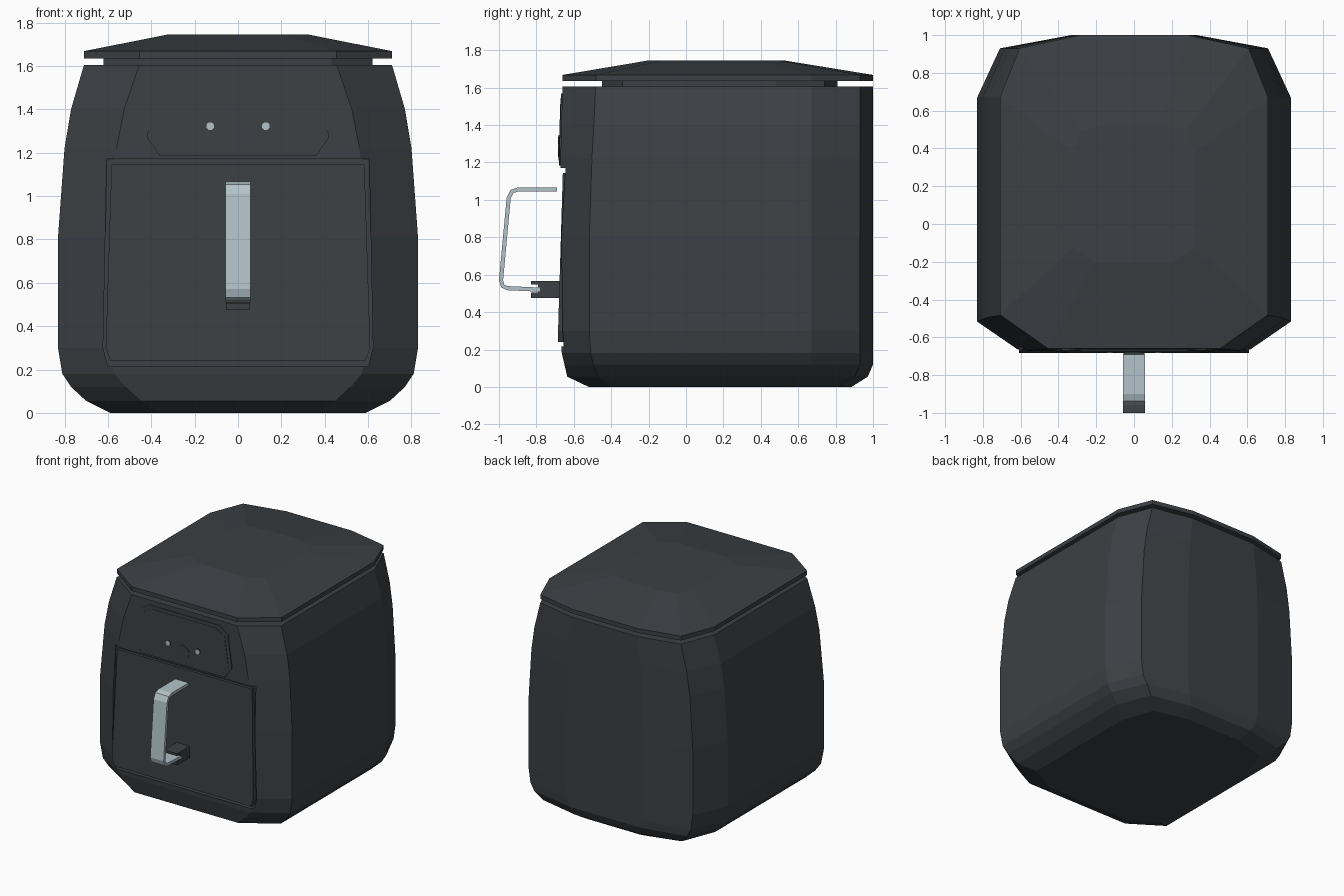
import bpy, bmesh, math
from mathutils import Vector

if "Cube" in bpy.data.objects:
    bpy.data.objects.remove(bpy.data.objects["Cube"])


def material(name, rgb):
    m = bpy.data.materials.new(name)
    m.diffuse_color = (*rgb, 1)
    m.use_nodes = True
    m.node_tree.nodes["Principled BSDF"].inputs["Base Color"].default_value = m.diffuse_color
    return m


CHARCOAL = material("charcoal plastic", (0.045, 0.051, 0.058))
STEEL = material("brushed steel", (0.45, 0.55, 0.59))


def make(name, bm, mat):
    bmesh.ops.recalc_face_normals(bm, faces=bm.faces)
    me = bpy.data.meshes.new(name)
    bm.to_mesh(me)
    bm.free()
    me.materials.append(mat)
    ob = bpy.data.objects.new(name, me)
    bpy.context.collection.objects.link(ob)
    return ob


def loft(name, rings, mat):
    """Skin closed rings of equal point count and cap both ends."""
    bm = bmesh.new()
    rows = [[bm.verts.new(p) for p in r] for r in rings]
    n = len(rows[0])
    for a, b in zip(rows, rows[1:]):
        for i in range(n):
            j = (i + 1) % n
            bm.faces.new((a[i], a[j], b[j], b[i]))
    bm.faces.new(rows[0])
    bm.faces.new(rows[-1])
    return make(name, bm, mat)


def mirrored(half):
    """Complete a right-hand outline by mirroring it across x = 0."""
    return half + [(-x, y) for x, y in reversed(half)]


def section(z, w, fx, fy, sy, by):
    """Ten-sided rounded footprint at height z."""
    half = [(fx, fy), (w, sy), (w, by - 0.33), (w * 0.855, by - 0.07), (w * 0.4, by)]
    return [(x, y, z) for x, y in mirrored(half)]


def front_plate(name, half, front, back, mat=CHARCOAL):
    """Plate from an x-z outline whose front follows front(z)."""
    pts = mirrored(half)
    return loft(name, [[(x, front(z), z) for x, z in pts],
                       [(x, back, z) for x, z in pts]], mat)


def strip(name, profile, width, mat):
    """y-z profile extruded across x."""
    return loft(name, [[(s * width, y, z) for y, z in profile] for s in (-1, 1)], mat)


def disc(name, x, z, r, front, back, mat, sides=24):
    angles = [2 * math.pi * i / sides for i in range(sides)]
    return loft(name, [[(x + r * math.cos(a), y, z + r * math.sin(a)) for a in angles]
                       for y in (front, back)], mat)


# Main housing
body = loft("housing", [section(*r) for r in (
    (0.0, 0.59, 0.36, -0.52, -0.39, 0.885),
    (0.055, 0.70, 0.45, -0.635, -0.47, 0.972),
    (0.12, 0.77, 0.52, -0.65, -0.495, 1.0),
    (0.18, 0.81, 0.57, -0.664, -0.51, 1.0),
    (0.30, 0.83, 0.60, -0.675, -0.517, 1.0),
    (0.81, 0.83, 0.60, -0.675, -0.517, 1.0),
    (1.22, 0.80, 0.56, -0.671, -0.503, 1.0),
    (1.40, 0.77, 0.525, -0.667, -0.493, 1.0),
    (1.605, 0.71, 0.455, -0.66, -0.483, 1.0))], CHARCOAL)

# Recess around the drawer
cutter = front_plate("drawer_recess_cutter",
                     [(0.60, 0.215), (0.622, 0.30), (0.605, 1.17)],
                     lambda z: -0.9, -0.637)
cutter.hide_render = True
cutter.hide_viewport = True
cut = body.modifiers.new("drawer_recess", "BOOLEAN")
cut.operation, cut.object, cut.solver = "DIFFERENCE", cutter, "EXACT"

# Drawer front
front_plate("drawer_front", [(0.588, 0.24), (0.61, 0.30), (0.583, 1.145)],
            lambda z: -0.684 + max(0, z - 0.3) * 0.03, -0.60)

# Lid: narrow neck, rim and shallow crown
loft("lid_neck", [section(z, 0.62, 0.43, -0.45, -0.34, 0.81) for z in (1.59, 1.645)], CHARCOAL)
rim = section(1.635, 0.71, 0.455, -0.66, -0.48, 1.0)
raised = [(x, y, 1.668) for x, y, z in rim]
crown = [(x * 0.455, 0.155 + (y - 0.155) * 0.44, 1.745) for x, y, z in rim]
loft("lid", [rim, raised, crown], CHARCOAL)

# Control panel: bezel and inner face
tilt = lambda z: -0.680 + (z - 1.18) * 0.032
front_plate("control_bezel",
            [(0.36, 1.185), (0.42, 1.27), (0.38, 1.52), (0.30, 1.57)], tilt, -0.62)
front_plate("control_face",
            [(0.34, 1.21), (0.39, 1.28), (0.355, 1.50), (0.28, 1.545)],
            lambda z: tilt(z) - 0.003, -0.64)

# Dial and indicator lights
disc("dial", 0, 1.285, 0.055, -0.684, -0.65, CHARCOAL)
for side, label in ((-1, "left"), (1, "right")):
    disc(label + "_light_ring", side * 0.128, 1.322, 0.024, -0.681, -0.65, CHARCOAL)
    disc(label + "_light", side * 0.128, 1.322, 0.018, -0.683, -0.65, STEEL)

# Handle: bent steel strap, thickened around its path
path = [Vector(p) for p in ((-0.69, 1.055), (-0.90, 1.055), (-0.93, 1.045), (-0.948, 1.01),
                            (-0.989, 0.57), (-0.98, 0.54), (-0.955, 0.528), (-0.78, 0.52))]
outer, inner = [], []
for i, p in enumerate(path):
    t = (path[min(i + 1, len(path) - 1)] - path[max(i - 1, 0)]).normalized()
    n = Vector((t.y, -t.x)) * 0.011
    outer.append(tuple(p + n))
    inner.append(tuple(p - n))
strip("handle_strap", outer + inner[::-1], 0.058, STEEL)

# Slotted handle mount
strip("handle_mount", [(-0.66, 0.565), (-0.83, 0.565), (-0.83, 0.548), (-0.79, 0.548),
                       (-0.79, 0.505), (-0.83, 0.505), (-0.83, 0.475), (-0.66, 0.475)],
      0.055, CHARCOAL)
